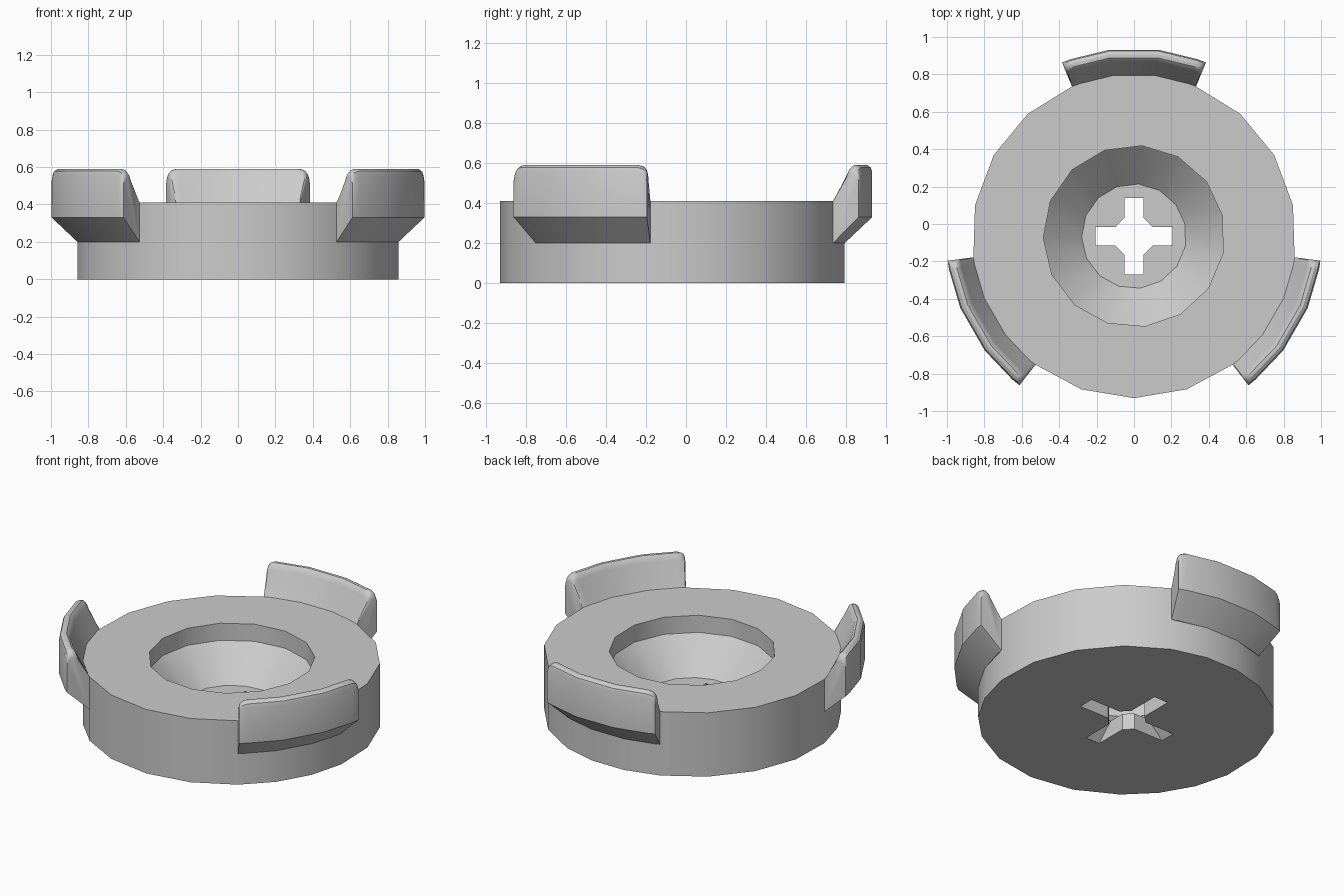
import bpy, bmesh
from math import radians, sin, cos
from mathutils import Vector

old = bpy.data.objects.get("Cube")
if old:
    bpy.data.objects.remove(old, do_unlink=True)

CENTRE_Y = -0.065
RIM = 0.866

grey = bpy.data.materials.new("plain grey")
grey.use_nodes = True
grey.diffuse_color = (0.6, 0.6, 0.6, 1)
grey.node_tree.nodes["Principled BSDF"].inputs["Base Color"].default_value = (0.6, 0.6, 0.6, 1)


def polar(r, degrees, z):
    a = radians(degrees)
    return Vector((r * cos(a), r * sin(a) + CENTRE_Y, z))


def add_loop(bm, points):
    verts = [bm.verts.new(p) for p in points]
    for a, b in zip(verts, verts[1:] + verts[:1]):
        bm.edges.new((a, b))
    return verts


def bridge(bm, a, b):
    n = len(a)
    for i in range(n):
        j = (i + 1) % n
        bm.faces.new((a[i], a[j], b[j], b[i]))


def fill_between(bm, outer, inner):
    edges = []
    for ring in (outer, inner):
        edges += [bm.edges.get((a, b)) for a, b in zip(ring, ring[1:] + ring[:1])]
    bmesh.ops.triangle_fill(bm, use_beauty=True, use_dissolve=False, edges=edges)


def finish(bm, name):
    bmesh.ops.recalc_face_normals(bm, faces=bm.faces)
    mesh = bpy.data.meshes.new(name)
    bm.to_mesh(mesh)
    bm.free()
    mesh.materials.append(grey)
    obj = bpy.data.objects.new(name, mesh)
    bpy.context.collection.objects.link(obj)
    bpy.ops.object.select_all(action='DESELECT')
    obj.select_set(True)
    bpy.context.view_layer.objects.active = obj
    bpy.ops.object.shade_smooth_by_angle(angle=radians(32))
    return obj


# Disc with a stepped conical bowl and a flared cross-shaped slot
rim_angles = [third + a for third in (-90, 30, 150)
              for a in (0, 19, 37.5, 52.5, 67.5, 82.5, 101)]
bowl_angles = [85 + 24 * i for i in range(15)]


def cross(reach, z):
    points = []
    for turn in range(4):
        for x, y in ((reach, -0.05), (reach, 0.05), (0.1, 0.05), (0.05, 0.1)):
            for _ in range(turn):
                x, y = -y, x
            points.append(Vector((x, y + CENTRE_Y, z)))
    return points


bm = bmesh.new()
bottom = add_loop(bm, [polar(RIM, a, 0) for a in rim_angles])
top = add_loop(bm, [polar(RIM, a, 0.41) for a in rim_angles])
lip = add_loop(bm, [polar(0.485, a, 0.41) for a in bowl_angles])
step = add_loop(bm, [polar(0.485, a, 0.3) for a in bowl_angles])
floor = add_loop(bm, [polar(0.28, a, 0.105) for a in bowl_angles])
slot_top = add_loop(bm, cross(0.205, 0.105))
slot_bottom = add_loop(bm, cross(0.31, 0))
bridge(bm, bottom, top)
bridge(bm, lip, step)
bridge(bm, step, floor)
bridge(bm, slot_top, slot_bottom)
fill_between(bm, top, lip)
fill_between(bm, floor, slot_top)
fill_between(bm, bottom, slot_bottom)
finish(bm, "disc_body")


# Three rim tabs, each lofted along the rim with rounded upper edges and corners
def tab_section(angle, drop):
    t = 0.59 - drop
    profile = [(0.82, 0.2), (RIM, 0.2), (1.005, 0.33), (1.005, t - 0.035),
               (0.998, t - 0.012), (0.98, t), (0.962, t), (0.947, t - 0.012),
               (0.937, t - 0.035), (RIM, 0.41), (0.82, 0.395)]
    return [polar(r, angle, z) for r, z in profile]


half = [(7.5, 0), (19.7, 0), (21.3, 0.008), (22.2, 0.025), (22.5, 0.045)]
stations = [(-a, d) for a, d in reversed(half)] + half
for name, middle in (("back_tab", 90), ("right_tab", 210), ("left_tab", 330)):
    bm = bmesh.new()
    rings = [add_loop(bm, tab_section(middle + a, d)) for a, d in stations]
    for a, b in zip(rings, rings[1:]):
        bridge(bm, a, b)
    bm.faces.new(rings[0])
    bm.faces.new(rings[-1])
    finish(bm, name)
